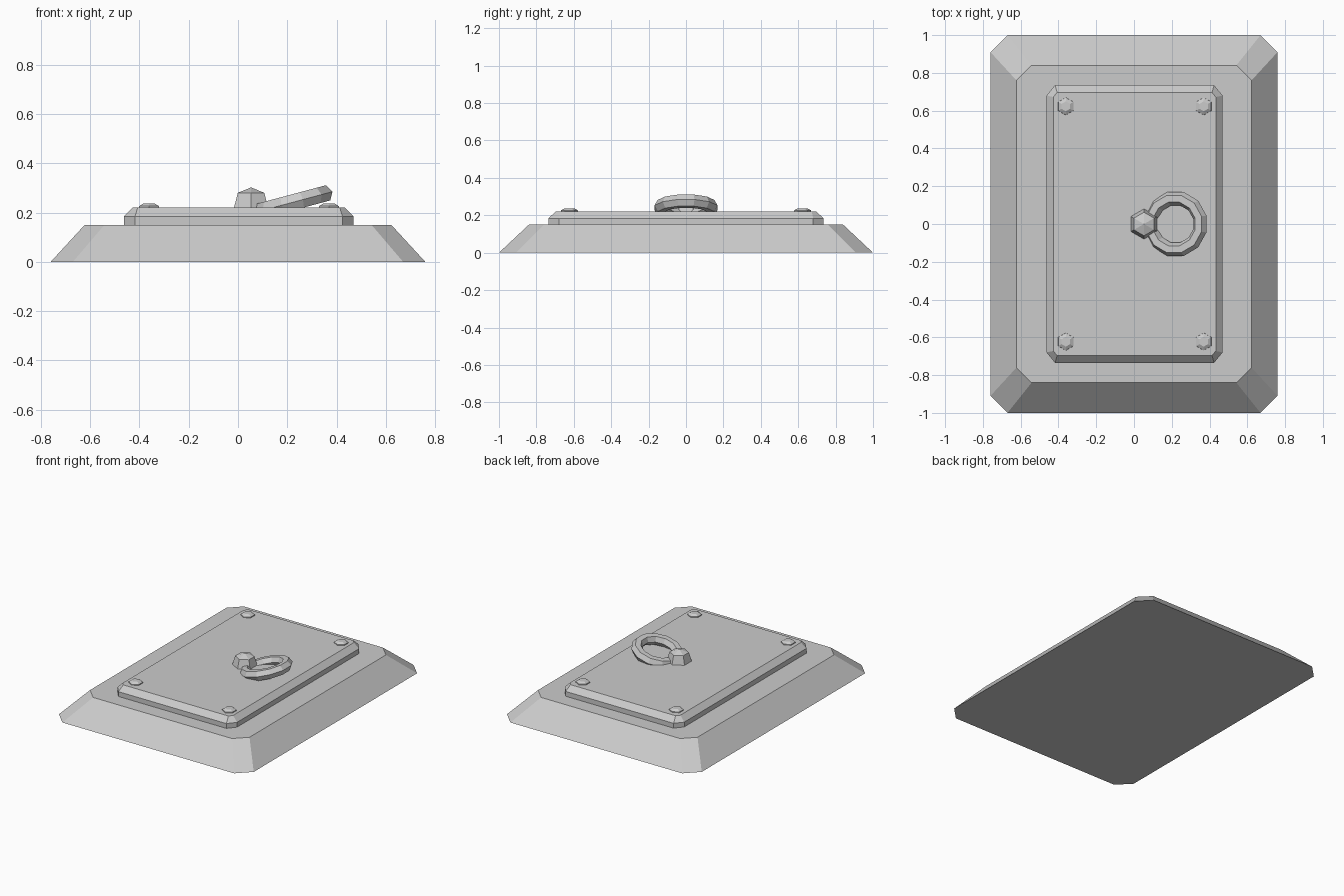
import bpy, math
from mathutils import Matrix

if "Cube" in bpy.data.objects:
    bpy.data.objects.remove(bpy.data.objects["Cube"])


def loft(name, rings, loc=(0, 0, 0), apex=None):
    """Closed solid through stacked rings of equal point count."""
    n = len(rings[0])
    verts = [p for r in rings for p in r]
    faces = [tuple(reversed(range(n)))]
    for k in range(len(rings) - 1):
        for i in range(n):
            j = (i + 1) % n
            faces.append((k*n + i, k*n + j, k*n + n + j, k*n + n + i))
    top = (len(rings) - 1) * n
    if apex is None:
        faces.append(tuple(range(top, top + n)))
    else:
        verts.append((0, 0, apex))
        faces += [(top + i, top + (i + 1) % n, top + n) for i in range(n)]
    me = bpy.data.meshes.new(name)
    me.from_pydata(verts, [], faces)
    ob = bpy.data.objects.new(name, me)
    ob.location = loc
    bpy.context.collection.objects.link(ob)
    return ob


def clipped_rect(hx, hy, cx, cy, z):
    return [(hx, cy - hy, z), (hx, hy - cy, z), (hx - cx, hy, z), (cx - hx, hy, z),
            (-hx, hy - cy, z), (-hx, cy - hy, z), (cx - hx, -hy, z), (hx - cx, -hy, z)]


def hexagon(r, z):
    return [(r * math.cos(math.radians(30 + 60*i)),
             r * math.sin(math.radians(30 + 60*i)), z) for i in range(6)]


# Sloped base
loft("base", [clipped_rect(0.76, 1.0, 0.09, 0.09, 0),
              clipped_rect(0.622, 0.84, 0.08, 0.08, 0.15)])

# Bevelled cover plate
loft("cover_plate", [clipped_rect(0.466, 0.735, 0.045, 0.055, 0.15),
                     clipped_rect(0.466, 0.735, 0.045, 0.055, 0.184),
                     clipped_rect(0.43, 0.697, 0.02, 0.025, 0.22)], (0.003, 0, 0))

# Corner bolts
for x in (-0.361, 0.369):
    for y in (-0.623, 0.623):
        loft("bolt", [hexagon(0.048, 0.21), hexagon(0.046, 0.226),
                      hexagon(0.026, 0.237)], (x, y, 0))

# Central knob
loft("knob", [hexagon(0.08, 0.21), hexagon(0.08, 0.22), hexagon(0.062, 0.28)],
     (0.053, 0, 0), apex=0.302)

# Tilted pull ring
bpy.ops.mesh.primitive_torus_add(major_segments=12, minor_segments=6,
                                 major_radius=0.138, minor_radius=0.037)
ring = bpy.context.object
ring.name = "pull_ring"
ring.matrix_world = (Matrix.Translation((0.22, 0, 0.241))
                     @ Matrix.Rotation(math.radians(-15), 4, 'Y')
                     @ Matrix.Rotation(math.radians(15), 4, 'Z'))
